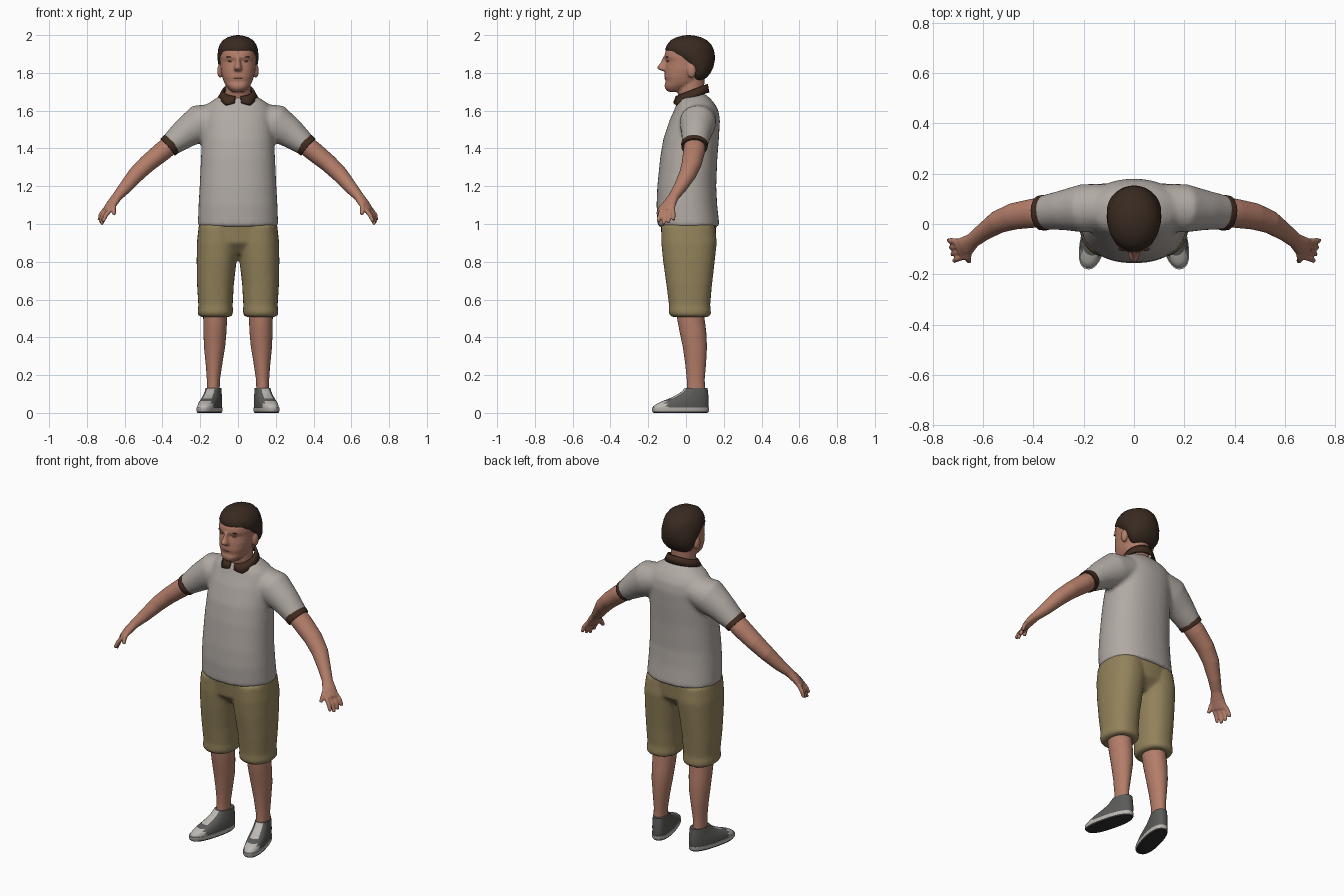
import bpy, bmesh, math
from mathutils import Vector, Matrix


def material(name, rgb):
    m = bpy.data.materials.new(name)
    m.diffuse_color = (*rgb, 1)
    return m


SKIN = material("skin", (0.45, 0.205, 0.14))
LIP = material("lip", (0.27, 0.105, 0.075))
HAIR = material("dark brown hair", (0.04, 0.023, 0.015))
TRIM = material("brown trim", (0.05, 0.024, 0.014))
SHIRT = material("warm grey cloth", (0.44, 0.40, 0.37))
SHORTS = material("khaki cloth", (0.29, 0.225, 0.105))
GREY = material("shoe grey", (0.105, 0.105, 0.1))
WHITE = material("off white", (0.50, 0.48, 0.45))
SOLE = material("dark sole", (0.03, 0.03, 0.03))


def level(z, y0, y1, rx, x=0):
    """Horizontal ring spanning y0..y1 with half width rx."""
    return (Vector((x, (y0 + y1) / 2, z)), Vector((rx, 0, 0)), Vector((0, (y1 - y0) / 2, 0)))


def along(points, s=1):
    """Rings square to a path of (x, y, z, horizontal radius, vertical radius)."""
    c = [Vector((s * p[0], p[1], p[2])) for p in points]
    rings = []
    for i, p in enumerate(points):
        d = (c[min(i + 1, len(c) - 1)] - c[max(i - 1, 0)]).normalized()
        u = d.cross(Vector((0, 0, 1))).normalized()
        rings.append((c[i], u * p[3], u.cross(d) * p[4]))
    return rings


def loft(bm, rings, n=28, power=2.0):
    """Closed skin through superellipse rings."""
    rows = []
    for c, u, v in rings:
        row = []
        for k in range(n):
            a = 2 * math.pi * k / n
            ca, sa = math.cos(a), math.sin(a)
            row.append(bm.verts.new(c + u * math.copysign(abs(ca) ** (2 / power), ca)
                                    + v * math.copysign(abs(sa) ** (2 / power), sa)))
        rows.append(row)
    for a, b in zip(rows, rows[1:]):
        for k in range(n):
            bm.faces.new((a[k], a[(k + 1) % n], b[(k + 1) % n], b[k]))
    bm.faces.new(rows[0])
    bm.faces.new(rows[-1])


def ball(bm, loc, size):
    bmesh.ops.create_uvsphere(bm, u_segments=16, v_segments=10, radius=1,
                              matrix=Matrix.Translation(loc) @ Matrix.Diagonal((*size, 1)))


def finish(name, bm, mats, voxel=0, smooth=3, angle=50):
    bmesh.ops.recalc_face_normals(bm, faces=bm.faces[:])
    for f in bm.faces:
        f.smooth = True
    me = bpy.data.meshes.new(name)
    bm.to_mesh(me)
    bm.free()
    for m in mats:
        me.materials.append(m)
    ob = bpy.data.objects.new(name, me)
    bpy.context.collection.objects.link(ob)
    if voxel:  # fuse overlapping volumes into one soft surface
        r = ob.modifiers.new("fuse", 'REMESH')
        r.mode, r.voxel_size, r.use_smooth_shade = 'VOXEL', voxel, True
        sm = ob.modifiers.new("soften", 'SMOOTH')
        sm.factor, sm.iterations = 0.5, smooth
    else:
        me.set_sharp_from_angle(angle=math.radians(angle))
    return ob


# Shirt: torso and both sleeves
bm = bmesh.new()
loft(bm, [level(*r) for r in [
    (0.985, -0.15, 0.178, 0.213), (1.1, -0.156, 0.165, 0.209), (1.2, -0.152, 0.16, 0.203),
    (1.35, -0.137, 0.166, 0.196), (1.45, -0.12, 0.174, 0.191), (1.55, -0.087, 0.18, 0.185),
    (1.6, -0.064, 0.172, 0.18), (1.637, -0.05, 0.152, 0.16), (1.665, -0.04, 0.128, 0.118),
    (1.69, -0.02, 0.1, 0.07)]], 40, 2.25)
for s in (1, -1):
    loft(bm, along([(0.11, 0.07, 1.56, 0.09, 0.08), (0.2, 0.062, 1.535, 0.097, 0.1),
                    (0.28, 0.055, 1.48, 0.08, 0.08), (0.365, 0.045, 1.413, 0.067, 0.058)], s))
finish("shirt", bm, [SHIRT], 0.012, 4)

# Sleeve cuffs
for s, side in ((1, "left"), (-1, "right")):
    bm = bmesh.new()
    loft(bm, along([(0.347, 0.046, 1.428, 0.067, 0.058), (0.352, 0.0455, 1.424, 0.071, 0.061),
                    (0.372, 0.044, 1.407, 0.069, 0.059)], s))
    finish(side + "_cuff", bm, [TRIM])

# Collar: open band around the neck, lower at the front with pointed flaps
bm = bmesh.new()
rows = []
N = 36
for k in range(N + 1):
    a = math.radians(-170 + 340 * k / N)
    c, s = math.cos(a), math.sin(a)
    flap = max(0, 1 - abs(abs(math.degrees(a)) - 140) / 32)
    rows.append([bm.verts.new((0.078 * s, 0.03 + 0.08 * c, 1.707 + 0.033 * c)),
                 bm.verts.new(((0.1 + 0.005 * flap) * s, 0.028 + (0.09 + 0.015 * flap) * c,
                               1.669 + 0.026 * c - 0.02 * flap))])
for a, b in zip(rows, rows[1:]):
    bm.faces.new((a[0], b[0], b[1], a[1]))
collar = finish("collar", bm, [TRIM])
so = collar.modifiers.new("thickness", 'SOLIDIFY')
so.thickness, so.offset = 0.012, 0

# Head: neck, skull, nose, lips and ears fused
bm = bmesh.new()
loft(bm, [level(*r) for r in [(1.63, -0.03, 0.1, 0.072), (1.7, -0.045, 0.095, 0.068),
                              (1.8, -0.055, 0.1, 0.066)]])
loft(bm, [level(*r) for r in [
    (1.7, -0.095, -0.02, 0.032), (1.718, -0.112, 0.02, 0.052), (1.735, -0.114, 0.05, 0.066),
    (1.752, -0.108, 0.065, 0.075), (1.78, -0.114, 0.085, 0.084), (1.82, -0.111, 0.115, 0.092),
    (1.862, -0.104, 0.13, 0.095), (1.882, -0.115, 0.135, 0.095), (1.91, -0.111, 0.13, 0.093),
    (1.95, -0.085, 0.12, 0.08), (1.975, -0.05, 0.09, 0.055)]], 32, 2.3)
loft(bm, [level(1.885, -0.122, -0.09, 0.010), (level(1.855, -0.134, -0.09, 0.013)),
          level(1.832, -0.153, -0.09, 0.019), level(1.82, -0.15, -0.09, 0.024),
          level(1.81, -0.125, -0.09, 0.016)], 16)
for s in (1, -1):
    ball(bm, (s * 0.095, 0.03, 1.81), (0.015, 0.024, 0.037))
finish("head", bm, [SKIN], 0.006, 3)

# Hair cap, letting the face and ears show through
bm = bmesh.new()
loft(bm, [level(*r) for r in [
    (1.76, 0.035, 0.085, 0.05), (1.775, 0.03, 0.11, 0.078), (1.8, 0.02, 0.13, 0.094),
    (1.83, 0.0, 0.145, 0.102), (1.87, -0.055, 0.153, 0.108), (1.9, -0.098, 0.152, 0.108),
    (1.925, -0.11, 0.146, 0.105), (1.95, -0.1, 0.134, 0.097), (1.972, -0.082, 0.113, 0.081),
    (1.989, -0.05, 0.08, 0.054), (1.997, -0.018, 0.045, 0.026), (2.0, 0.005, 0.02, 0.006)]], 36)
finish("hair", bm, [HAIR], 0, 0, 80)

# Brows, eyes and mouth
for name, mat, x, y, z, size in (("brows", HAIR, 0.042, -0.1, 1.884, (0.02, 0.007, 0.0035)),
                                 ("eyes", LIP, 0.04, -0.094, 1.862, (0.014, 0.007, 0.005))):
    bm = bmesh.new()
    for s in (1, -1):
        ball(bm, (s * x, y, z), size)
    finish(name, bm, [mat])
bm = bmesh.new()
ball(bm, (0, -0.103, 1.77), (0.03, 0.011, 0.005))
finish("mouth", bm, [LIP])

# Arms with hands
for s, side in ((1, "left"), (-1, "right")):
    bm = bmesh.new()
    loft(bm, along([(0.33, 0.048, 1.44, 0.056, 0.05), (0.4, 0.043, 1.385, 0.058, 0.052),
                    (0.48, 0.03, 1.32, 0.053, 0.047), (0.54, 0.008, 1.262, 0.046, 0.043),
                    (0.6, -0.033, 1.19, 0.035, 0.034), (0.64, -0.065, 1.145, 0.03, 0.025),
                    (0.668, -0.088, 1.107, 0.04, 0.022), (0.694, -0.101, 1.07, 0.044, 0.017)], s))
    for i in range(4):
        t = i / 3
        k = 0.034 * (1 - 2 * t)
        bx, by = 0.688 - 0.46 * k, -0.099 - 0.88 * k
        tx, ty, tz = 0.716 + 0.02 * t, -0.147 + 0.082 * t, 0.995 + 0.04 * abs(t - 0.4)
        loft(bm, along([(bx, by, 1.08, 0.012, 0.012),
                        ((bx + tx) / 2 + 0.006, (by + ty) / 2, (1.08 + tz) / 2, 0.012, 0.012),
                        (tx, ty, tz, 0.009, 0.009)], s), 12)
    loft(bm, along([(0.655, -0.095, 1.12, 0.016, 0.015), (0.66, -0.133, 1.085, 0.014, 0.013),
                    (0.655, -0.15, 1.05, 0.010, 0.010)], s), 12)
    finish(side + "_arm", bm, [SKIN], 0.0055, 2)

# Shorts: hips and two legs fused
bm = bmesh.new()
loft(bm, [level(0.84, -0.07, 0.1, 0.1), level(0.9, -0.125, 0.155, 0.2),
          level(1.02, -0.138, 0.163, 0.207)], 36, 2.3)
for s in (1, -1):
    loft(bm, [level(z, y0, y1, (b - a) / 2, s * (a + b) / 2) for z, y0, y1, a, b in [
        (0.508, -0.078, 0.125, 0.035, 0.205), (0.53, -0.092, 0.133, 0.026, 0.215),
        (0.57, -0.09, 0.128, 0.028, 0.21), (0.68, -0.104, 0.138, 0.022, 0.217),
        (0.8, -0.121, 0.152, 0.008, 0.219), (0.9, -0.131, 0.163, -0.005, 0.218),
        (0.99, -0.132, 0.155, -0.01, 0.208)]], 32, 2.3)
finish("shorts", bm, [SHORTS], 0.011, 3)

# Lower legs and shoes
for s, side in ((1, "left"), (-1, "right")):
    bm = bmesh.new()
    loft(bm, [level(z, y0, y1, r, s * x) for z, y0, y1, r, x in [
        (0.6, -0.05, 0.095, 0.065, 0.12), (0.5, -0.047, 0.098, 0.063, 0.121),
        (0.43, -0.034, 0.107, 0.061, 0.122), (0.35, -0.017, 0.111, 0.056, 0.124),
        (0.26, -0.004, 0.106, 0.044, 0.127), (0.18, 0.004, 0.099, 0.035, 0.13),
        (0.13, 0.004, 0.1, 0.034, 0.131), (0.08, 0.0, 0.105, 0.034, 0.131)]])
    finish(side + "_leg", bm, [SKIN], 0, 0, 80)

    place = Matrix.Translation((s * 0.128, 0.06, 0)) @ Matrix.Rotation(s * 0.25, 4, 'Z') \
        @ Matrix.Translation((0, -0.06, 0))
    # Upper with pale toe cap and tongue
    bm = bmesh.new()
    loft(bm, [level(*r) for r in [
        (0.02, -0.183, 0.118, 0.05), (0.035, -0.18, 0.12, 0.051), (0.05, -0.158, 0.121, 0.05),
        (0.062, -0.13, 0.121, 0.049), (0.075, -0.095, 0.12, 0.047), (0.09, -0.062, 0.119, 0.044),
        (0.11, -0.028, 0.117, 0.041), (0.132, -0.006, 0.114, 0.038)]], 40, 2.4)
    for f in bm.faces:
        c = f.calc_center_median()
        tongue = abs(c.x) < 0.024 and c.y < -0.01 and 0.07 < c.z < 0.13
        f.material_index = 1 if c.y < -0.118 or tongue else 0
    bm.transform(place)
    finish(side + "_shoe", bm, [GREY, WHITE])
    # Sole: pale rim, dark underside
    bm = bmesh.new()
    loft(bm, [level(0, -0.178, 0.115, 0.05), level(0.008, -0.187, 0.121, 0.054),
              level(0.028, -0.187, 0.122, 0.054)], 40, 2.4)
    for f in bm.faces:
        f.material_index = 1 if f.calc_center_median().z < 0.005 else 0
    bm.transform(place)
    finish(side + "_sole", bm, [WHITE, SOLE])
